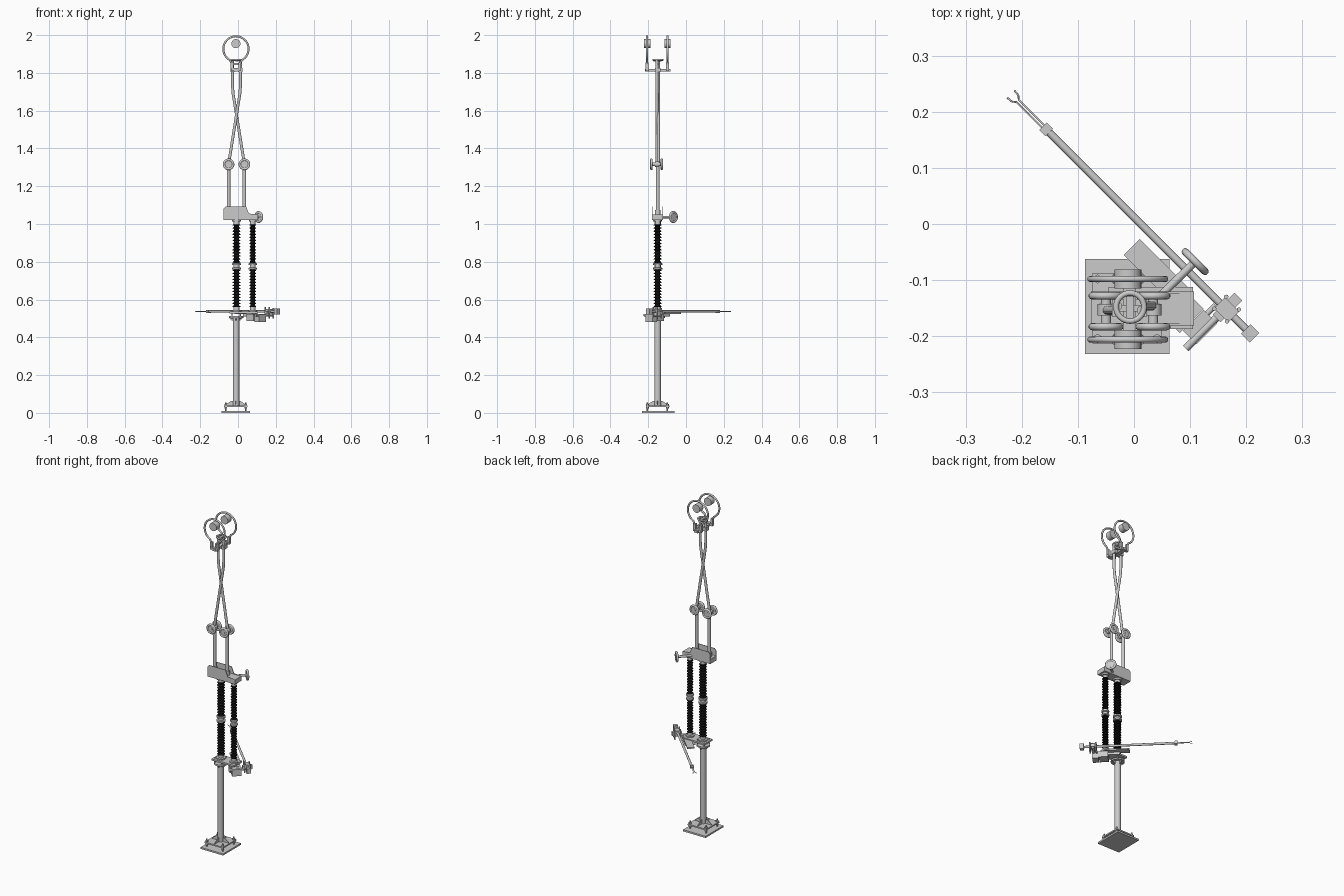
import bpy, bmesh, math
from mathutils import Vector, Matrix

if "Cube" in bpy.data.objects:
    bpy.data.objects.remove(bpy.data.objects["Cube"])

CX, CY = -0.01, -0.15          # column axis
D = math.radians(-45)          # direction of the earthing rod
black = bpy.data.materials.new("black_insulator")
black.diffuse_color = (0.006, 0.006, 0.006, 1)
black.use_nodes = True
black.node_tree.nodes["Principled BSDF"].inputs["Base Color"].default_value = black.diffuse_color


def finish(name, bm, smooth=True, mat=None):
    bmesh.ops.recalc_face_normals(bm, faces=bm.faces)
    me = bpy.data.meshes.new(name)
    bm.to_mesh(me)
    bm.free()
    ob = bpy.data.objects.new(name, me)
    bpy.context.collection.objects.link(ob)
    if mat:
        me.materials.append(mat)
    if smooth:
        bpy.ops.object.select_all(action='DESELECT')
        ob.select_set(True)
        bpy.context.view_layer.objects.active = ob
        bpy.ops.object.shade_smooth_by_angle(angle=math.radians(35))
    return ob


def box(name, c, s, rot=0):
    bm = bmesh.new()
    m = Matrix.Translation(c) @ Matrix.Rotation(rot, 4, 'Z') @ Matrix.Diagonal((*s, 1))
    bmesh.ops.create_cube(bm, size=1, matrix=m)
    return finish(name, bm, False)


def cyl(name, a, b, r, n=20):
    a, b = Vector(a), Vector(b)
    bm = bmesh.new()
    m = Matrix.Translation((a + b) / 2) @ (b - a).to_track_quat('Z', 'Y').to_matrix().to_4x4()
    bmesh.ops.create_cone(bm, cap_ends=True, segments=n, radius1=r, radius2=r,
                          depth=(b - a).length, matrix=m)
    return finish(name, bm)


def lathe(name, prof, x, y, n=24, mat=None):
    bm = bmesh.new()
    vs = [bm.verts.new((x + r, y, z)) for r, z in prof]
    es = [bm.edges.new(p) for p in zip(vs, vs[1:])]
    bmesh.ops.spin(bm, geom=vs + es, cent=(x, y, 0), axis=(0, 0, 1), angle=2 * math.pi,
                   steps=n, use_merge=True)
    bmesh.ops.remove_doubles(bm, verts=bm.verts, dist=1e-5)
    return finish(name, bm, True, mat)


def plate(name, pts, t, m):
    """Extrude a 2D outline by t along local z, then place it with matrix m."""
    bm = bmesh.new()
    f = bm.faces.new([bm.verts.new((p[0], p[1], -t / 2)) for p in pts])
    g = bmesh.ops.extrude_face_region(bm, geom=[f])['geom']
    bmesh.ops.translate(bm, vec=(0, 0, t), verts=[v for v in g if isinstance(v, bmesh.types.BMVert)])
    bm.transform(m)
    return finish(name, bm, False)


def tube(name, pts, r, closed=False):
    cu = bpy.data.curves.new(name, 'CURVE')
    cu.dimensions = '3D'
    cu.bevel_depth, cu.bevel_resolution, cu.use_fill_caps = r, 3, True
    sp = cu.splines.new('POLY')
    sp.points.add(len(pts) - 1)
    for p, co in zip(sp.points, pts):
        p.co = (*co, 1)
    sp.use_cyclic_u = closed
    ob = bpy.data.objects.new(name, cu)
    bpy.context.collection.objects.link(ob)
    return ob


def ring(name, c, R, r, u, v):
    c, u, v = Vector(c), Vector(u), Vector(v)
    return tube(name, [c + R * (u * math.cos(i * math.pi / 16) + v * math.sin(i * math.pi / 16))
                       for i in range(32)], r, True)


X, Y, Z = (1, 0, 0), (0, 1, 0), (0, 0, 1)
XZ = Matrix.Rotation(math.pi / 2, 4, 'X')
ROD = Vector((math.cos(D), math.sin(D), 0))
NRM = Vector((-ROD.y, ROD.x, 0))

# base plates, anchor bolts, gussets and column
box("ground_plate", (-0.012, -0.147, 0.005), (0.15, 0.17, 0.01))
box("column_foot", (-0.012, CY, 0.035), (0.124, 0.126, 0.008))
for sx in (-1, 1):
    for sy in (-1, 1):
        x, y = -0.012 + sx * 0.053, CY - 0.001 + sy * 0.053
        cyl("anchor_bolt", (x, y, 0.008), (x, y, 0.056), 0.004, 10)
        for z in (0.027, 0.043):
            cyl("anchor_nut", (x, y, z - 0.004), (x, y, z + 0.004), 0.008, 6)
for k in range(4):
    plate("foot_gusset", [(0.012, 0.038), (0.056, 0.038), (0.056, 0.043), (0.025, 0.063), (0.012, 0.063)], 0.005,
          Matrix.Translation((-0.012, CY, 0)) @ Matrix.Rotation(k * math.pi / 2, 4, 'Z') @ XZ)
    plate("head_gusset", [(0.012, 0.505), (0.034, 0.505), (0.034, 0.5), (0.022, 0.488), (0.012, 0.488)], 0.005,
          Matrix.Translation((CX, CY, 0)) @ Matrix.Rotation(k * math.pi / 2, 4, 'Z') @ XZ)
cyl("column", (CX, CY, 0.035), (CX, CY, 0.51), 0.017, 24)
cyl("column_flange", (CX, CY, 0.503), (CX, CY, 0.512), 0.038, 24)
for sx in (-1, 1):
    for sy in (-1, 1):
        x, y = CX + sx * 0.022, CY + sy * 0.022
        cyl("flange_stud", (x, y, 0.497), (x, y, 0.545), 0.003, 8)

# support plate below the insulators, with its diagonal bracket
box("support_plate", (0.03, CY, 0.532), (0.15, 0.075, 0.01))
box("bracket_plate", (0.042, -0.087, 0.527), (0.13, 0.04, 0.008), D)
box("bracket_rib", (0.06, -0.118, 0.518), (0.09, 0.006, 0.018), D)

# two insulator columns, each in two shedded halves
for x, r, nm in ((-0.008, 0.021, "support"), (0.078, 0.0175, "rotating")):
    for z0, z1 in ((0.556, 0.762), (0.79, 1.003)):
        n = 13
        h = (z1 - z0) / n
        prof = [(0, z0)]
        for i in range(n):
            z = z0 + i * h
            prof += [(r * 0.65, z), (r * 0.65, z + h * 0.25), (r, z + h * 0.35), (r, z + h * 0.5), (r * 0.65, z + h * 0.9)]
        lathe(nm + "_insulator", prof + [(r * 0.65, z1), (0, z1)], x, CY, 20, black)
    lathe(nm + "_middle_joint", [(0, 0.758), (r + 0.004, 0.76), (r + 0.004, 0.768), (r * 0.8, 0.77), (r * 0.8, 0.782),
                                 (r + 0.004, 0.784), (r + 0.004, 0.792), (0, 0.794)], x, CY)
    lathe(nm + "_lower_cap", [(0, 0.534), (r + 0.006, 0.536), (r + 0.006, 0.544), (r * 0.8, 0.546), (r * 0.8, 0.56), (0, 0.56)], x, CY)
    lathe(nm + "_upper_cap", [(0, 0.998), (r * 0.8, 0.998), (r * 0.8, 1.012), (r + 0.003, 1.013), (r + 0.003, 1.024), (0, 1.024)], x, CY)

# gearbox head: low tray with two tall side plates
box("head_box", (0.015, CY, 1.036), (0.184, 0.056, 0.028))
for y in (-0.179, -0.122):
    plate("head_side", [(-0.077, 1.022), (-0.077, 1.08), (-0.066, 1.092), (0.043, 1.092), (0.058, 1.055),
                        (0.107, 1.05), (0.107, 1.022)], 0.003, Matrix.Translation((0, y, 0)) @ XZ)
# earthing contact on the head
cp = Vector((0.109, -0.067, 1.037))
tube("contact_arm", [(0.035, -0.14, 1.037), cp], 0.007)
ring("contact_ring", cp, 0.025, 0.0065, ROD, Z)
cyl("contact_disc", cp - NRM * 0.004, cp + NRM * 0.004, 0.023)

# scissor arms: lower posts, knee joints and crossing upper tubes
for s in (-1, 1):
    xk, yo = -0.008 + s * 0.042, CY + s * 0.004
    cyl("lower_arm", (xk, CY, 1.04), (xk, CY, 1.315), 0.0095, 16)
    cyl("arm_socket", (xk, CY, 1.04), (xk, CY, 1.075), 0.014, 16)
    cyl("knee_axle", (xk, -0.187, 1.316), (xk, -0.124, 1.316), 0.009)
    cyl("knee_hub", (xk, -0.163, 1.316), (xk, -0.143, 1.316), 0.015)
    for y in (-0.183, -0.128):
        ring("knee_ring", (xk, y, 1.316), 0.0245, 0.0065, X, Z)
        cyl("knee_disc", (xk, y - 0.003, 1.316), (xk, y + 0.003, 1.316), 0.022)
    tube("upper_arm", [(xk, yo, 1.316), (-0.008 - s * 0.018, yo, 1.69), (-0.008 - s * 0.021, yo, 1.73),
                       (-0.008 - s * 0.021, yo, 1.868)], 0.008)
    box("arm_clamp", (-0.008 - s * 0.021, CY, 1.815), (0.02, 0.03, 0.022))

# top crossbar, horizontal ring and catch bar
box("crossbar", (-0.008, CY, 1.815), (0.024, 0.135, 0.013))
ring("top_ring", (-0.007, CY + 0.002, 1.869), 0.025, 0.005, X, Y)
box("top_bar", (-0.007, CY, 1.866), (0.014, 0.042, 0.01))
box("ring_spreader", (-0.007, CY, 1.847), (0.05, 0.012, 0.012))

# catching horns: open hoops with a contact drum inside
for y in (-0.206, -0.098):
    zc, R = 1.927, 0.067
    hoop = [(-0.011 + R * math.cos(a), y, zc + R * math.sin(a))
            for a in (math.radians(-62 + i * 304 / 32) for i in range(33))]
    tube("catching_horn", [(0.008, y, 1.82), (0.012, y, 1.85)] + hoop + [(-0.034, y, 1.85), (-0.03, y, 1.82)], 0.0055)
    for x in (0.009, -0.031):
        box("horn_clamp", (x, y, 1.84), (0.015, 0.015, 0.03))
    box("horn_bridge", (-0.011, y, 1.818), (0.052, 0.018, 0.014))
    cyl("contact_drum", (-0.011, y + (0.017), 1.955), (-0.011, y - 0.017, 1.955), 0.024, 28)

# earthing rod with forked tip, clamp and counterweight
zr = 0.537
P = lambda t, o=0, z=zr: Vector((0.006, 0.006, z)) + ROD * t + NRM * o
tube("earthing_rod", [P(-0.235), P(0.285)], 0.0068)
box("tip_clamp", P(-0.23), (0.016, 0.019, 0.018), D)
for s in (-1, 1):
    tube("tip_finger", [P(-0.225, s * 0.003), P(-0.302, s * 0.003), P(-0.308, s * 0.008), P(-0.319, s * 0.009)], 0.0017)
box("counterweight", P(0.284), (0.022, 0.024, 0.03), D)

# rod bearing block, pivot and drive box
box("bearing_block", P(0.223, 0.004, 0.53), (0.02, 0.055, 0.02), D)
box("bearing_cap", P(0.225, 0, 0.54), (0.036, 0.028, 0.022), D)
for t in (0.208, 0.24):
    cyl("bearing_bolt", P(t, 0.016, 0.5), P(t, 0.016, 0.555), 0.004, 8)
    cyl("bearing_leg", P(t, -0.014, 0.505), P(t, -0.014, 0.56), 0.004, 8)
tube("pivot_shaft", [P(0.222, 0.025, 0.518), P(0.222, -0.1, 0.518)], 0.007)
box("drive_box", (0.118, -0.184, 0.502), (0.052, 0.034, 0.04), math.radians(45))
box("drive_bracket", (0.085, -0.155, 0.505), (0.06, 0.05, 0.035), math.radians(45))
tube("drive_link", [(0.12, -0.17, 0.515), P(0.205, -0.008, 0.515)], 0.005)
